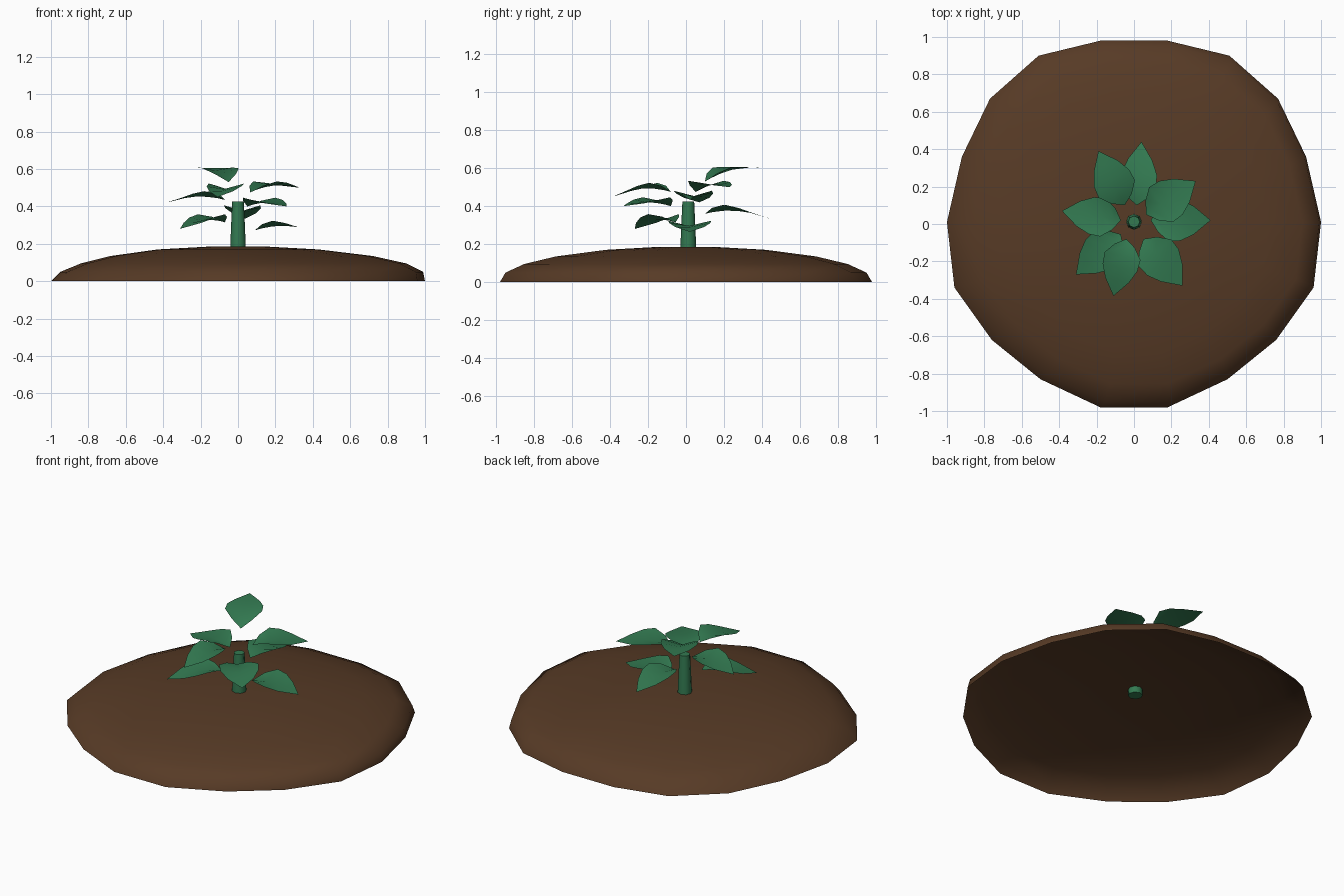
import bpy
import bmesh
import math
from mathutils import Vector

cube = bpy.data.objects.get("Cube")
if cube:
    bpy.data.objects.remove(cube, do_unlink=True)


def make_material(name, rgb):
    mat = bpy.data.materials.new(name)
    mat.use_nodes = True
    mat.diffuse_color = (*rgb, 1)
    bsdf = mat.node_tree.nodes["Principled BSDF"]
    bsdf.inputs["Base Color"].default_value = (*rgb, 1)
    bsdf.inputs["Roughness"].default_value = 0.9
    return mat


def finish(bm, name, mat, angle):
    bmesh.ops.remove_doubles(bm, verts=bm.verts, dist=0.0005)
    mesh = bpy.data.meshes.new(name)
    bm.to_mesh(mesh)
    bm.free()
    mesh.materials.append(mat)
    obj = bpy.data.objects.new(name, mesh)
    bpy.context.collection.objects.link(obj)
    bpy.ops.object.select_all(action="DESELECT")
    obj.select_set(True)
    bpy.context.view_layer.objects.active = obj
    bpy.ops.object.shade_smooth_by_angle(angle=math.radians(angle))
    return obj


def bridge(bm, lower, upper, closed=True):
    """Join two rows of vertices with quads."""
    count = len(lower)
    for j in range(count if closed else count - 1):
        k = (j + 1) % count
        bm.faces.new((lower[j], lower[k], upper[k], upper[j]))


soil = make_material("soil brown", (0.095, 0.043, 0.019))
green = make_material("leaf green", (0.033, 0.195, 0.083))

# Soil mound: an open, slightly uneven dome with a mirrored outline
half = [(0.18, -0.98), (0.5, -0.83), (0.76, -0.62), (0.96, -0.34), (1, 0.01),
        (0.92, 0.36), (0.77, 0.67), (0.51, 0.9), (0.18, 0.98)]
outline = half + [(-x, y) for x, y in reversed(half)]
# Each ring: scale, sideways shift, height
rings = [(1, 0, 0), (0.97, 0.02, 0.05), (0.87, 0.03, 0.095),
         (0.7, 0.02, 0.135), (0.43, 0, 0.17), (0.16, 0, 0.185)]
bm = bmesh.new()
rows = [[bm.verts.new((x * s + shift, y * s, z)) for x, y in outline]
        for s, shift, z in rings]
for low, high in zip(rows, rows[1:]):
    bridge(bm, low, high)
bm.faces.new(rows[-1])
finish(bm, "soil_mound", soil, 60)

# Stem: a tapered eight-sided post
bm = bmesh.new()
rows = []
for radius, z in [(0.042, 0.145), (0.041, 0.2), (0.036, 0.32), (0.031, 0.425)]:
    rows.append([bm.verts.new((radius * math.cos(a), 0.012 + radius * math.sin(a), z))
                 for a in (math.tau * i / 8 for i in range(8))])
for low, high in zip(rows, rows[1:]):
    bridge(bm, low, high)
bm.faces.new(rows[-1])
bm.faces.new(list(reversed(rows[0])))
finish(bm, "stem", green, 50)

# Leaf stations: position along the leaf, half width share, edge lift
stations = [(0, 0, 0), (0.12, 0.55, 0.022), (0.3, 0.98, 0.03),
            (0.5, 0.95, 0.015), (0.72, 0.65, 0), (1, 0, 0)]


def leaf(name, base, tip, arch, width):
    base, tip = Vector(base), Vector(tip)
    along = tip - base
    side = Vector((-along.y, along.x, 0)).normalized()
    bm = bmesh.new()
    rows = []
    for t, share, lift in stations:
        mid = base + along * t + Vector((0, 0, arch * 4 * t * (1 - t)))
        raised = Vector((0, 0, lift))
        offset = side * width * share
        rows.append([bm.verts.new(p) for p in
                     (mid + offset + raised, mid, mid - offset + raised)])
    for near, far in zip(rows, rows[1:]):
        bridge(bm, near, far, closed=False)
    finish(bm, name, green, 60)


# Leaves spiral round the stem: base, tip, arch, half width
leaves = {
    "left_low_leaf": ((0.09, 0.02, 0.272), (0.41, 0.02, 0.265), 0.028, 0.115),
    "left_back_leaf": ((0.065, 0.05, 0.475), (0.33, 0.23, 0.5), 0.025, 0.115),
    "back_leaf": ((0.015, 0.1, 0.36), (0.04, 0.44, 0.335), 0.028, 0.1),
    "top_leaf": ((-0.05, 0.1, 0.53), (-0.19, 0.39, 0.605), 0.025, 0.11),
    "right_leaf": ((-0.07, 0.02, 0.435), (-0.385, 0.07, 0.42), 0.025, 0.105),
    "right_front_leaf": ((-0.07, -0.055, 0.315), (-0.31, -0.27, 0.28), 0.028, 0.11),
    "front_leaf": ((-0.04, -0.08, 0.475), (-0.11, -0.385, 0.45), 0.03, 0.1),
    "left_front_leaf": ((0.05, -0.08, 0.4), (0.26, -0.33, 0.4), 0.02, 0.115),
}
for leaf_name, shape in leaves.items():
    leaf(leaf_name, *shape)
